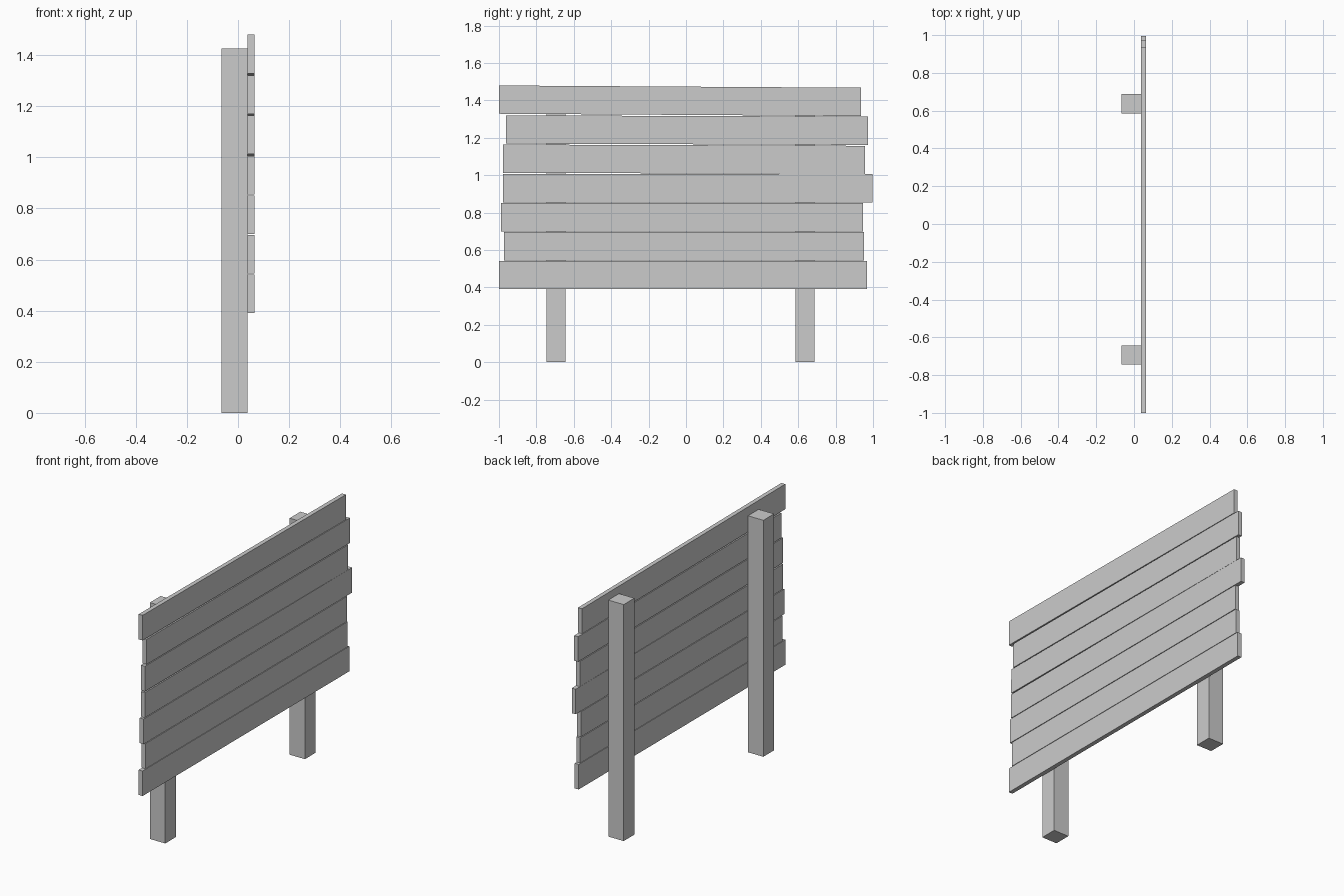
import bpy, math

if "Cube" in bpy.data.objects:
    bpy.data.objects.remove(bpy.data.objects["Cube"])


def box(name, center, size, tilt=0.0):
    bpy.ops.mesh.primitive_cube_add(size=1, location=center)
    ob = bpy.context.object
    ob.name = name
    ob.scale = size
    bpy.ops.object.transform_apply(location=False, rotation=False, scale=True)
    ob.rotation_euler.x = tilt
    return ob


# Two square posts behind the boards
POST_H = 1.425
for name, y in (("left_post", -0.694), ("right_post", 0.636)):
    box(name, (-0.0145, y, POST_H / 2), (0.102, 0.102, POST_H))

# Seven uneven boards: start y, end y, centre height, drop along the length
BOARD_H, BOARD_T = 0.151, 0.026
boards = [
    (-1.000, 0.968, 0.466, 0.0),
    (-0.973, 0.953, 0.620, 0.0),
    (-0.990, 0.947, 0.775, 0.0),
    (-0.979, 0.996, 0.930, 0.0),
    (-0.979, 0.957, 1.085, 0.007),
    (-0.962, 0.973, 1.241, 0.007),
    (-1.000, 0.936, 1.398, 0.012),
]
for i, (y0, y1, z, drop) in enumerate(boards, 1):
    length = y1 - y0
    box(f"board_{i}", (0.051, (y0 + y1) / 2, z),
        (BOARD_T, length, BOARD_H), -math.atan2(drop, length))
